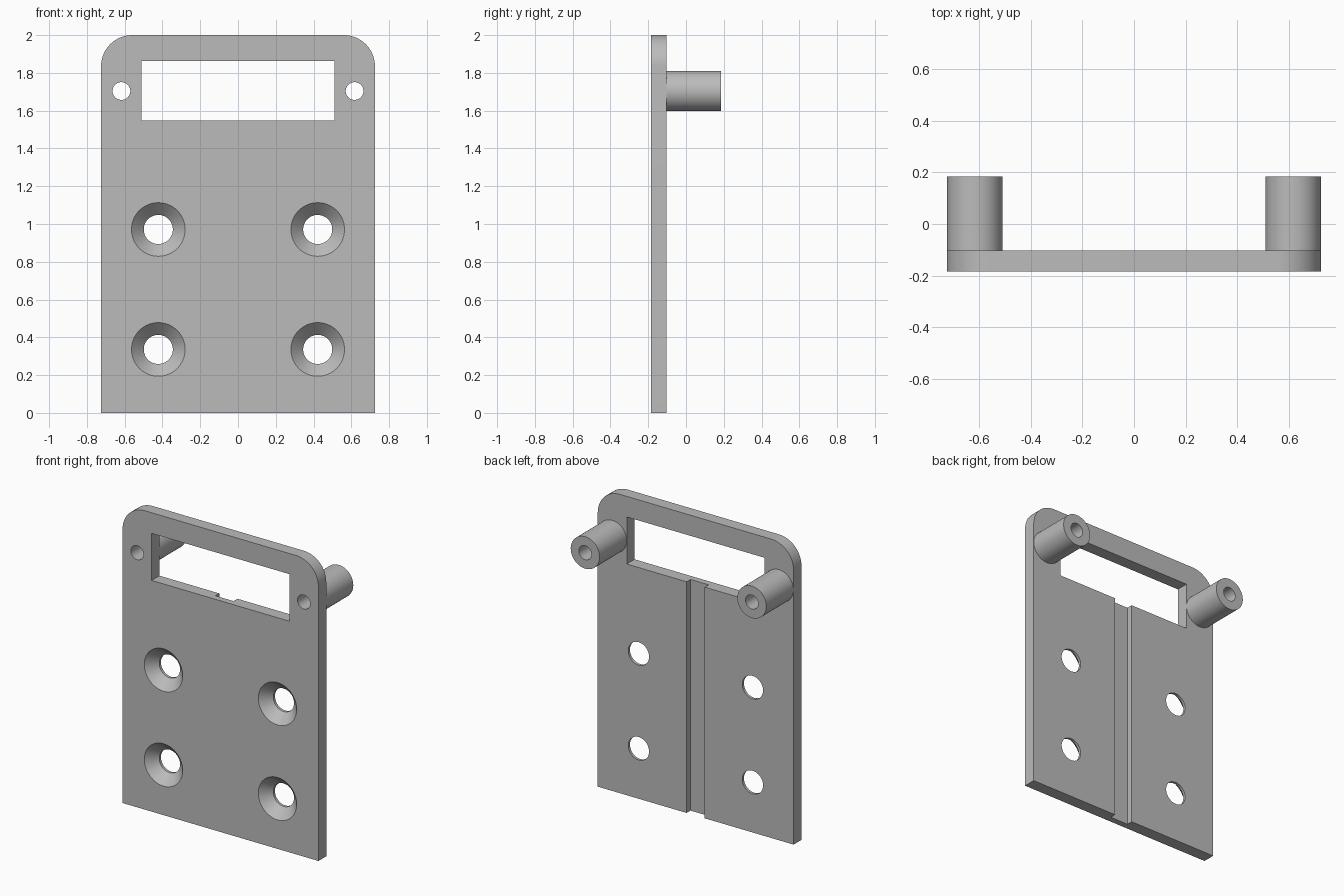
import bpy, bmesh, math
from mathutils import Matrix, Vector

if "Cube" in bpy.data.objects:
    bpy.data.objects.remove(bpy.data.objects["Cube"], do_unlink=True)

FRONT, BACK, TIP = -0.185, -0.102, 0.185   # y of plate faces and post ends
HALF_W, HEIGHT, CORNER = 0.725, 2.0, 0.165
POST_X, POST_Z = 0.617, 1.704

grey = bpy.data.materials.new("light_grey")
grey.use_nodes = True
grey.diffuse_color = (0.5, 0.5, 0.5, 1)
grey.node_tree.nodes["Principled BSDF"].inputs["Base Color"].default_value = (0.5, 0.5, 0.5, 1)


def make_object(name, bm):
    bmesh.ops.recalc_face_normals(bm, faces=bm.faces[:])
    mesh = bpy.data.meshes.new(name)
    bm.to_mesh(mesh)
    bm.free()
    mesh.materials.append(grey)
    ob = bpy.data.objects.new(name, mesh)
    bpy.context.collection.objects.link(ob)
    return ob


def box(name, x, y, z):
    """Box from (low, high) pairs."""
    bm = bmesh.new()
    bmesh.ops.create_cube(bm, size=1)
    for v in bm.verts:
        v.co = Vector(p[0] if c < 0 else p[1] for c, p in zip(v.co, (x, y, z)))
    return make_object(name, bm)


def turned(name, x, z, profile, sides=64):
    """Solid of revolution about y; profile is (radius, y) pairs."""
    bm = bmesh.new()
    rings = []
    for r, y in profile:
        angles = [math.tau * i / sides for i in range(sides)]
        rings.append([bm.verts.new((x + r * math.cos(a), y, z + r * math.sin(a))) for a in angles])
    for a, b in zip(rings, rings[1:]):
        for i in range(sides):
            j = (i + 1) % sides
            bm.faces.new((a[i], a[j], b[j], b[i]))
    bm.faces.new(rings[0])
    bm.faces.new(rings[-1])
    return make_object(name, bm)


def cut(target, cutter):
    mod = target.modifiers.new("cut", 'BOOLEAN')
    mod.operation = 'DIFFERENCE'
    mod.solver = 'EXACT'
    mod.object = cutter
    bpy.context.view_layer.objects.active = target
    bpy.ops.object.modifier_apply(modifier=mod.name)
    bpy.data.objects.remove(cutter, do_unlink=True)


def smooth(ob):
    bpy.ops.object.select_all(action='DESELECT')
    ob.select_set(True)
    bpy.context.view_layer.objects.active = ob
    bpy.ops.object.shade_smooth_by_angle(angle=math.radians(30))


# Plate with rounded top corners
plate = box("mounting_plate", (-HALF_W, HALF_W), (FRONT, BACK), (0, HEIGHT))
bm = bmesh.new()
bm.from_mesh(plate.data)
corners = [e for e in bm.edges if all(v.co.z > 1 for v in e.verts)
           and abs(e.verts[0].co.x - e.verts[1].co.x) < 0.01]
bmesh.ops.bevel(bm, geom=corners, offset=CORNER, segments=16, profile=0.5, affect='EDGES')
bm.to_mesh(plate.data)
bm.free()

# Display window and the cable groove running down the back
cut(plate, box("window_cutter", (-0.51, 0.51), (-0.4, 0.4), (1.547, 1.862)))
cut(plate, box("groove_cutter", (-0.067, 0.067), (-0.143, 0), (-0.1, 1.6)))

# Countersunk screw holes
sink = [(0.152, FRONT - 0.01), (0.077, FRONT + 0.065), (0.077, BACK + 0.05)]
for x in (-0.422, 0.422):
    for z in (0.336, 0.971):
        cut(plate, turned("screw_cutter", x, z, sink))

# Hollow standoff posts, drilled through the plate as well
bore = [(0.047, -0.3), (0.047, 0.3)]
for side, x in (("left", POST_X), ("right", -POST_X)):
    post = turned(side + "_standoff", x, POST_Z, [(0.107, BACK), (0.107, TIP)])
    for part in (plate, post):
        cut(part, turned("bore_cutter", x, POST_Z, bore))
    smooth(post)
smooth(plate)
